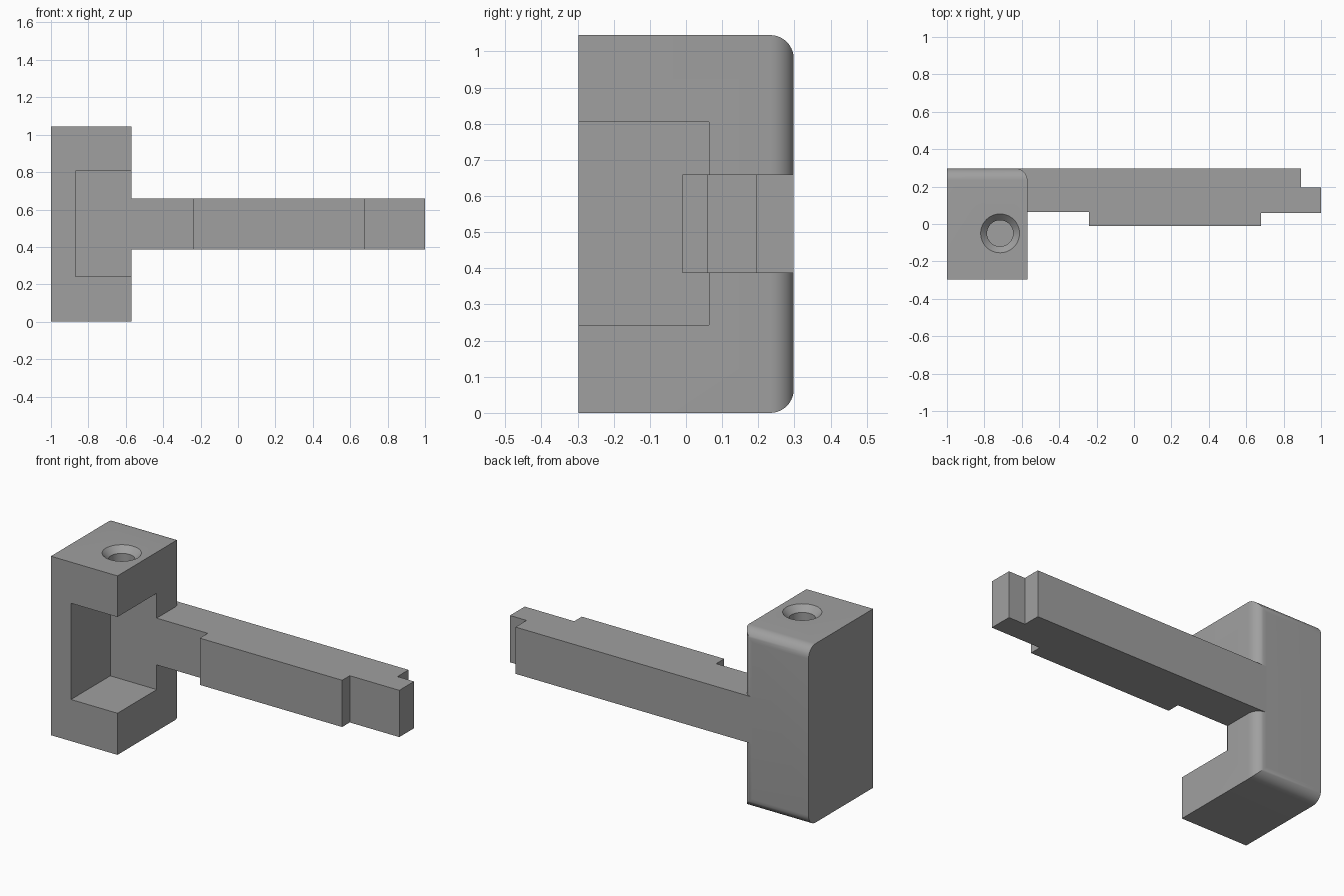
import bpy, bmesh, math
from mathutils import Matrix, Vector

if "Cube" in bpy.data.objects:
    bpy.data.objects.remove(bpy.data.objects["Cube"])

grey = bpy.data.materials.new("plain grey")
grey.diffuse_color = (0.35, 0.35, 0.35, 1)
grey.use_nodes = True
grey.node_tree.nodes["Principled BSDF"].inputs["Base Color"].default_value = grey.diffuse_color


def make(name, bm):
    bmesh.ops.recalc_face_normals(bm, faces=bm.faces)
    mesh = bpy.data.meshes.new(name)
    bm.to_mesh(mesh)
    bm.free()
    mesh.materials.append(grey)
    ob = bpy.data.objects.new(name, mesh)
    bpy.context.collection.objects.link(ob)
    return ob


def box(lo, hi):
    bm = bmesh.new()
    lo, hi = Vector(lo), Vector(hi)
    size = Matrix.Diagonal((hi - lo).to_4d())
    bmesh.ops.create_cube(bm, size=1, matrix=Matrix.Translation((lo + hi) / 2) @ size)
    return bm


def prism(points, z0, z1):
    bm = bmesh.new()
    face = bm.faces.new([bm.verts.new((x, y, z0)) for x, y in points])
    ext = bmesh.ops.extrude_face_region(bm, geom=[face])
    verts = [g for g in ext["geom"] if isinstance(g, bmesh.types.BMVert)]
    bmesh.ops.translate(bm, verts=verts, vec=(0, 0, z1 - z0))
    return bm


def lathe(profile, centre, steps=48):
    # Closed solid turned around a vertical axis
    bm = bmesh.new()
    rings = [[bm.verts.new((centre[0] + r * math.cos(2 * math.pi * i / steps),
                            centre[1] + r * math.sin(2 * math.pi * i / steps), z))
              for i in range(steps)] for r, z in profile]
    for a, b in zip(rings, rings[1:]):
        for i in range(steps):
            j = (i + 1) % steps
            bm.faces.new((a[i], a[j], b[j], b[i]))
    bm.faces.new(rings[0])
    bm.faces.new(rings[-1])
    return bm


def cut(target, cutter):
    mod = target.modifiers.new("cut", "BOOLEAN")
    mod.operation = "DIFFERENCE"
    mod.solver = "EXACT"
    mod.object = cutter
    bpy.context.view_layer.objects.active = target
    bpy.ops.object.modifier_apply(modifier=mod.name)
    bpy.data.objects.remove(cutter)


# Clamp block: rear edges rounded at the top, bottom and bar side
bm = box((-1, -0.298, 0), (-0.57, 0.298, 1.045))
rear = [e for e in bm.edges
        if all(v.co.y > 0.2 for v in e.verts) and any(v.co.x > -0.8 for v in e.verts)]
bmesh.ops.bevel(bm, geom=rear, offset=0.065, segments=10, profile=0.5, affect="EDGES")
block = make("clamp_block", bm)

# Pocket open to the front and the bar side
cut(block, make("pocket_cutter", box((-0.87, -0.4, 0.243), (-0.4, 0.064, 0.805))))

# Countersunk screw hole through the upper jaw
hole = [(0.07, 0.75), (0.07, 1.01), (0.104, 1.045), (0.104, 1.1)]
cut(block, make("hole_cutter", lathe(hole, (-0.716, -0.05))))

bpy.ops.object.select_all(action="DESELECT")
block.select_set(True)
bpy.context.view_layer.objects.active = block
bpy.ops.object.shade_smooth_by_angle(angle=math.radians(30))

# Stepped bar, flush with the back of the block
outline = [(-0.635, 0.298), (-0.635, 0.1), (-0.571, 0.1), (-0.571, 0.064),
           (-0.24, 0.064), (-0.24, -0.01), (0.68, -0.01), (0.68, 0.06),
           (1, 0.06), (1, 0.196), (0.893, 0.196), (0.893, 0.298)]
make("stepped_bar", prism(outline, 0.387, 0.66))
